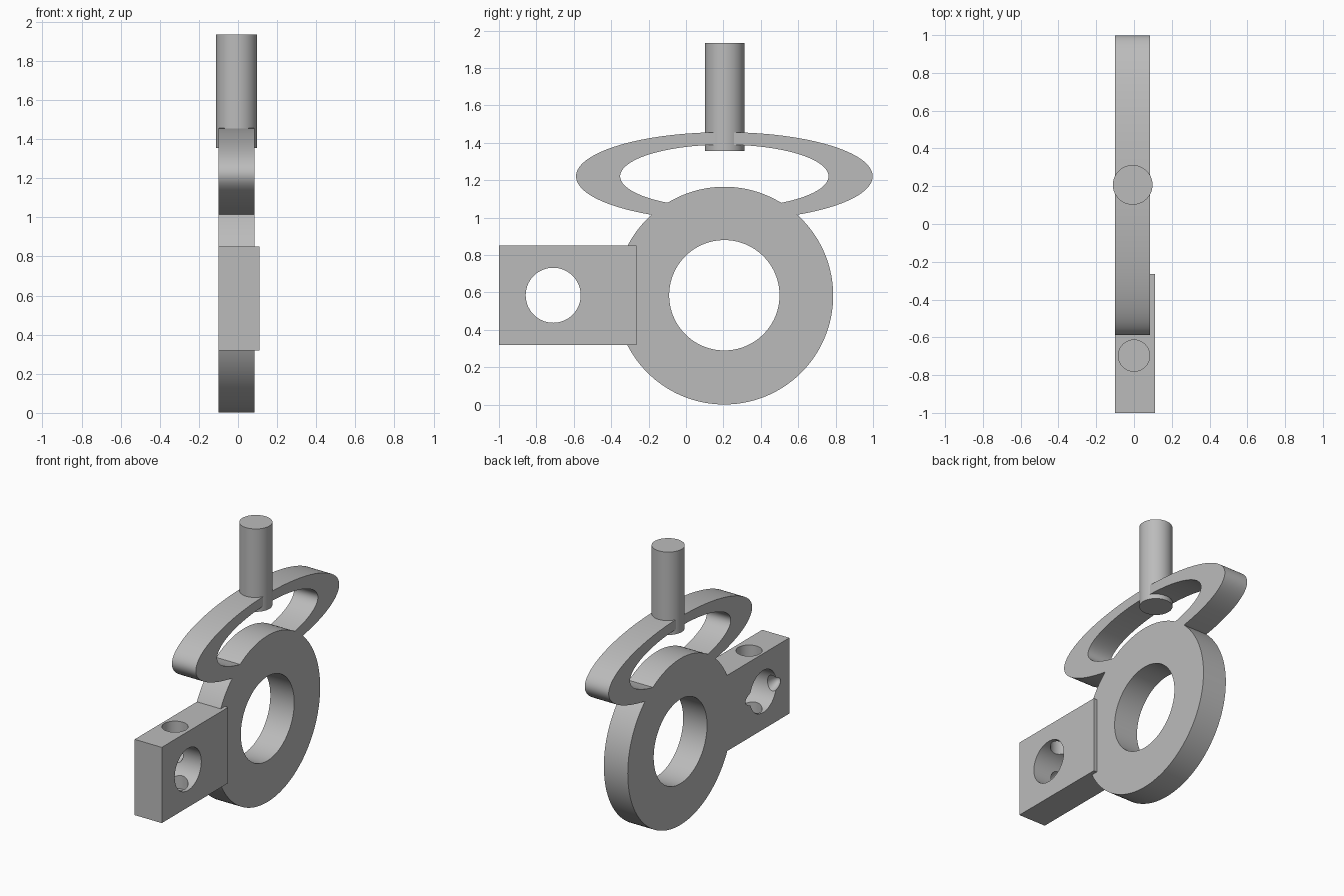
import bpy
import math

if "Cube" in bpy.data.objects:
    bpy.data.objects.remove(bpy.data.objects["Cube"])

grey = bpy.data.materials.new("light_grey")
grey.diffuse_color = (0.5, 0.5, 0.5, 1)
grey.use_nodes = True
grey.node_tree.nodes["Principled BSDF"].inputs["Base Color"].default_value = grey.diffuse_color

AXIS = {"X": (0, math.pi / 2, 0), "Y": (math.pi / 2, 0, 0), "Z": (0, 0, 0)}


def tidy(obj, name):
    obj.name = name
    bpy.ops.object.transform_apply(location=False, rotation=True, scale=True)
    obj.data.materials.append(grey)
    return obj


def cylinder(name, axis, centre, size):
    """Cylinder along an axis, with full x, y, z dimensions."""
    bpy.ops.mesh.primitive_cylinder_add(vertices=128, radius=0.5, depth=1,
                                        rotation=AXIS[axis])
    obj = bpy.context.object
    bpy.ops.object.transform_apply(location=False, rotation=True, scale=False)
    obj.scale = size
    obj.location = centre
    return tidy(obj, name)


def cut(target, cutter):
    """Subtract the cutter from the target and remove it."""
    bpy.ops.object.select_all(action='DESELECT')
    bpy.context.view_layer.objects.active = target
    target.select_set(True)
    mod = target.modifiers.new("cut", 'BOOLEAN')
    mod.operation = 'DIFFERENCE'
    mod.solver = 'EXACT'
    mod.object = cutter
    bpy.ops.object.modifier_apply(modifier=mod.name)
    bpy.data.objects.remove(cutter, do_unlink=True)


X0, X1 = -0.10, 0.085
XC, XD = (X0 + X1) / 2, X1 - X0
YC = 0.205

# Main round ring
main_ring = cylinder("main_ring", "X", (XC, YC, 0.583), (XD, 1.164, 1.164))
cut(main_ring, cylinder("ring_hole", "X", (XC, YC, 0.585), (1, 0.59, 0.59)))

# Flattened oval loop on top
oval_loop = cylinder("oval_loop", "X", (XC, YC, 1.221), (XD, 1.586, 0.472))
cut(oval_loop, cylinder("oval_hole", "X", (XC, YC, 1.221), (1, 1.114, 0.338)))

# Upright pin
pin = cylinder("top_pin", "Z", (-0.007, 0.207, 1.645), (0.21, 0.21, 0.58))

# Side block with crossing bores
bpy.ops.mesh.primitive_cube_add(size=1, location=(0.005, -0.6325, 0.585))
side_block = bpy.context.object
side_block.scale = (0.21, 0.735, 0.53)
tidy(side_block, "side_block")
cut(side_block, cylinder("cross_bore", "X", (0, -0.71, 0.585), (1, 0.294, 0.294)))
cut(side_block, cylinder("top_bore", "Z", (0, -0.697, 0.69), (0.166, 0.166, 0.62)))

# Shallow rounded pocket beside the cross bore on the left face
bpy.ops.mesh.primitive_uv_sphere_add(segments=48, ring_count=24, radius=1,
                                     location=(-0.075, -0.71, 0.585))
pocket = bpy.context.object
pocket.scale = (0.06, 0.215, 0.07)
cut(side_block, tidy(pocket, "pocket"))

# Smooth round walls, crisp edges
for obj in (main_ring, oval_loop, pin, side_block):
    bpy.ops.object.select_all(action='DESELECT')
    obj.select_set(True)
    bpy.context.view_layer.objects.active = obj
    bpy.ops.object.shade_smooth_by_angle(angle=math.radians(30))
